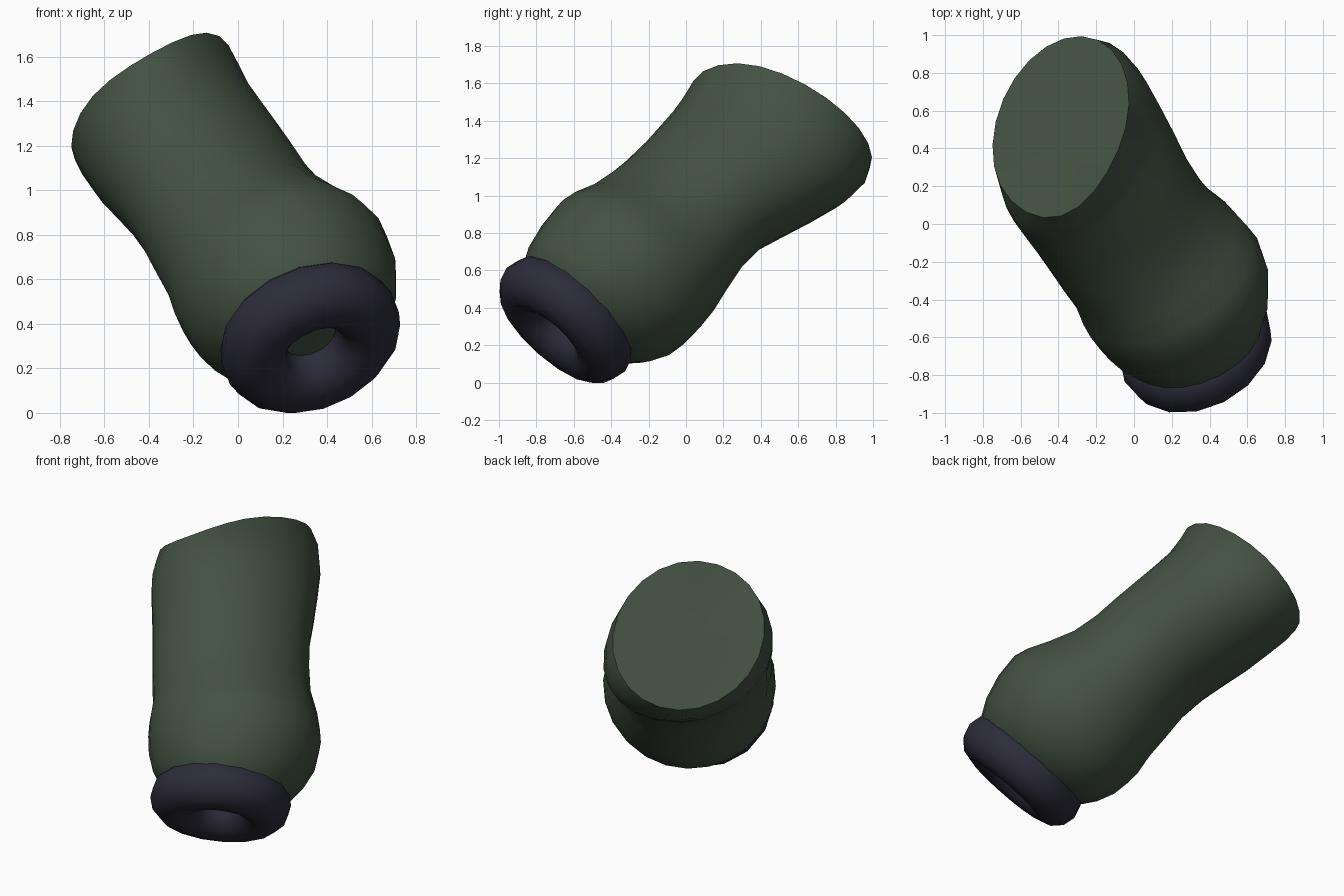
import bpy, bmesh, math
from mathutils import Vector

if "Cube" in bpy.data.objects:
    bpy.data.objects.remove(bpy.data.objects["Cube"])


def make_material(name, rgb):
    mat = bpy.data.materials.new(name)
    mat.use_nodes = True
    mat.diffuse_color = (*rgb, 1)
    mat.node_tree.nodes["Principled BSDF"].inputs["Base Color"].default_value = (*rgb, 1)
    return mat


def finish(obj, mat):
    obj.data.materials.append(mat)
    bpy.ops.object.select_all(action='DESELECT')
    obj.select_set(True)
    bpy.context.view_layer.objects.active = obj
    bpy.ops.object.shade_smooth_by_angle(angle=math.radians(42))


green = make_material("dark_green", (0.055, 0.083, 0.054))
navy = make_material("dark_navy", (0.026, 0.025, 0.043))

# Leaning body frame: axis, sideways and upward directions
axis = Vector((-0.41, 0.69, 0.605)).normalized()
side = Vector((0.861, 0.509, 0)).normalized()
up = side.cross(axis).normalized()
if up.z < 0:
    up.negate()

# End planes that the first and last rings lie in
ring_normal = Vector((-0.32, 0.63, 0.70)).normalized()
cap_normal = Vector((-0.53, 0.42, 0.73)).normalized()
dip_dir = (up * 0.87 - side * 0.5).normalized()

# Body rings: distance along axis, centre sideways and up,
# long radius, short radius, twist in degrees, end-plane share
rings = [
    (-0.36, -.03, .70, .30, .30, 0, -1),
    (-0.29, -.02, .695, .395, .39, 0, -1),
    (-0.20, -.01, .695, .452, .447, 0, -.8),
    (-0.08, .005, .70, .498, .488, 0, -.4),
    (0.04, .01, .71, .513, .503, 0, 0),
    (0.13, .005, .705, .507, .492, -10, 0),
    (0.25, 0, .697, .492, .452, -20, 0),
    (0.40, -.03, .70, .476, .415, -20, 0),
    (0.56, -.043, .713, .47, .388, -16, 0),
    (0.72, -.05, .718, .472, .388, -15, 0),
    (0.88, -.05, .705, .492, .402, -22, .15),
    (1.03, -.05, .69, .51, .415, -29, .4),
    (1.16, -.047, .683, .525, .42, -36, .65),
    (1.28, -.05, .695, .515, .43, -46, .9),
    (1.36, -.063, .722, .495, .424, -62, 1),
]
SIDES = 24

bm = bmesh.new()
loops = []
for w, cu, cv, long_r, short_r, twist, share in rings:
    t = math.radians(twist)
    long_dir = side * math.cos(t) + up * math.sin(t)
    short_dir = up * math.cos(t) - side * math.sin(t)
    normal = cap_normal if share > 0 else ring_normal
    loop = []
    for i in range(SIDES):
        # Cancelling the twist keeps the vertex columns straight
        a = math.tau * i / SIDES - t
        offset = long_dir * (long_r * math.cos(a)) + short_dir * (short_r * math.sin(a))
        shear = -abs(share) * normal.dot(offset) / normal.dot(axis)
        # Shallow dip in the front of the cap's edge
        dip = 0.045 * max(0, share) ** 4 * max(0, offset.normalized().dot(dip_dir)) ** 6
        loop.append(bm.verts.new(
            side * cu + up * cv + offset + axis * (w + shear - dip)))
    loops.append(loop)
for low, high in zip(loops, loops[1:]):
    for i in range(SIDES):
        j = (i + 1) % SIDES
        bm.faces.new((low[i], low[j], high[j], high[i]))
bm.faces.new(loops[0])
cap = bm.faces.new(loops[-1])
bmesh.ops.poke(bm, faces=[cap])
bmesh.ops.recalc_face_normals(bm, faces=bm.faces)
mesh = bpy.data.meshes.new("body")
bm.to_mesh(mesh)
bm.free()
body = bpy.data.objects.new("body", mesh)
bpy.context.collection.objects.link(body)
finish(body, green)

# Thick rolled ring around the lower end
bpy.ops.mesh.primitive_torus_add(
    major_segments=16, minor_segments=12, major_radius=0.271, minor_radius=0.15,
    location=(0.325, -0.643, 0.337),
    rotation=ring_normal.to_track_quat('Z', 'Y').to_euler())
ring = bpy.context.object
ring.name = "end_ring"
finish(ring, navy)
